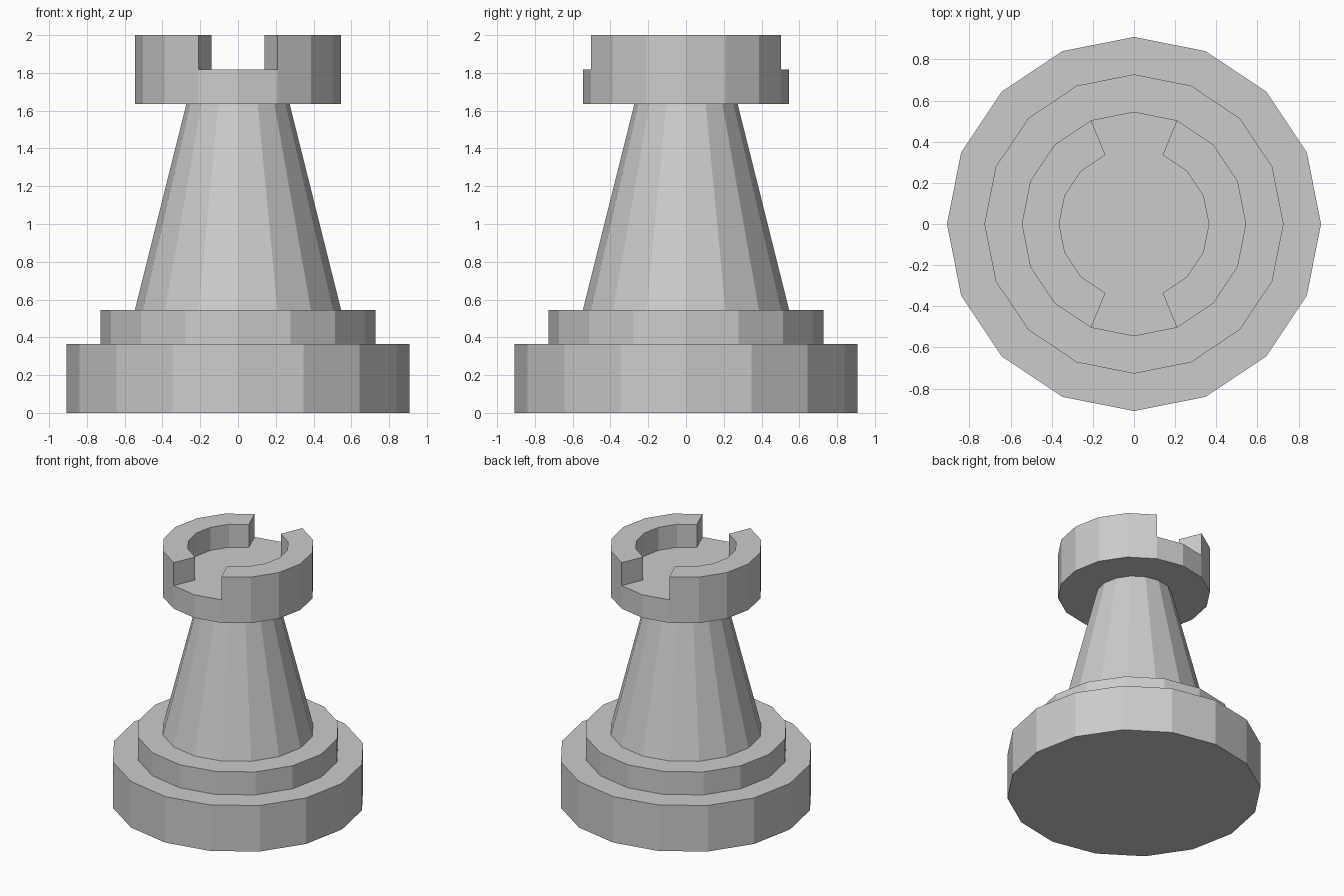
import bpy
import bmesh
from math import cos, sin, pi

cube = bpy.data.objects.get("Cube")
if cube:
    bpy.data.objects.remove(cube)

SIDES = 16
U = 2 / 11  # all sizes are multiples of this unit

grey = bpy.data.materials.new("light_grey")
grey.use_nodes = True
colour = (0.6, 0.6, 0.6, 1)
grey.diffuse_color = colour
bsdf = next(n for n in grey.node_tree.nodes if n.type == 'BSDF_PRINCIPLED')
bsdf.inputs["Base Color"].default_value = colour


def ring(bm, radius, z):
    return [bm.verts.new((radius * U * cos(2 * pi * i / SIDES),
                          radius * U * sin(2 * pi * i / SIDES), z * U))
            for i in range(SIDES)]


def bridge(bm, low, high):
    return [bm.faces.new((low[i], low[(i + 1) % SIDES],
                          high[(i + 1) % SIDES], high[i]))
            for i in range(SIDES)]


def lathe(bm, profile):
    """Closed solid from (radius, height) pairs; returns the last band."""
    rings = [ring(bm, r, z) for r, z in profile]
    bm.faces.new(rings[0][::-1])
    for low, high in zip(rings, rings[1:]):
        band = bridge(bm, low, high)
    bm.faces.new(rings[-1])
    return band


def finish(bm, name):
    bmesh.ops.recalc_face_normals(bm, faces=bm.faces)
    mesh = bpy.data.meshes.new(name)
    bm.to_mesh(mesh)
    bm.free()
    mesh.materials.append(grey)
    obj = bpy.data.objects.new(name, mesh)
    bpy.context.collection.objects.link(obj)


# Stepped base and tapered tower
for name, profile in (
        ("lower_base", ((5, 0), (5, 2))),
        ("upper_base", ((4, 2), (4, 3))),
        ("tower", ((3, 3), (1.5, 9)))):
    bm = bmesh.new()
    lathe(bm, profile)
    finish(bm, name)

# Crown: a drum whose rim is raised, except for a notch at front and back
bm = bmesh.new()
rim = lathe(bm, ((3, 9), (3, 10), (2, 10)))
walls = [f for f in rim
         if abs(f.calc_center_median().x) > abs(f.calc_center_median().y) * 0.4]
raised = bmesh.ops.extrude_face_region(bm, geom=walls)["geom"]
bmesh.ops.delete(bm, geom=[f for f in walls if f.is_valid], context='FACES_ONLY')
bmesh.ops.translate(bm, vec=(0, 0, U),
                    verts=[v for v in raised if isinstance(v, bmesh.types.BMVert)])
finish(bm, "crown")
